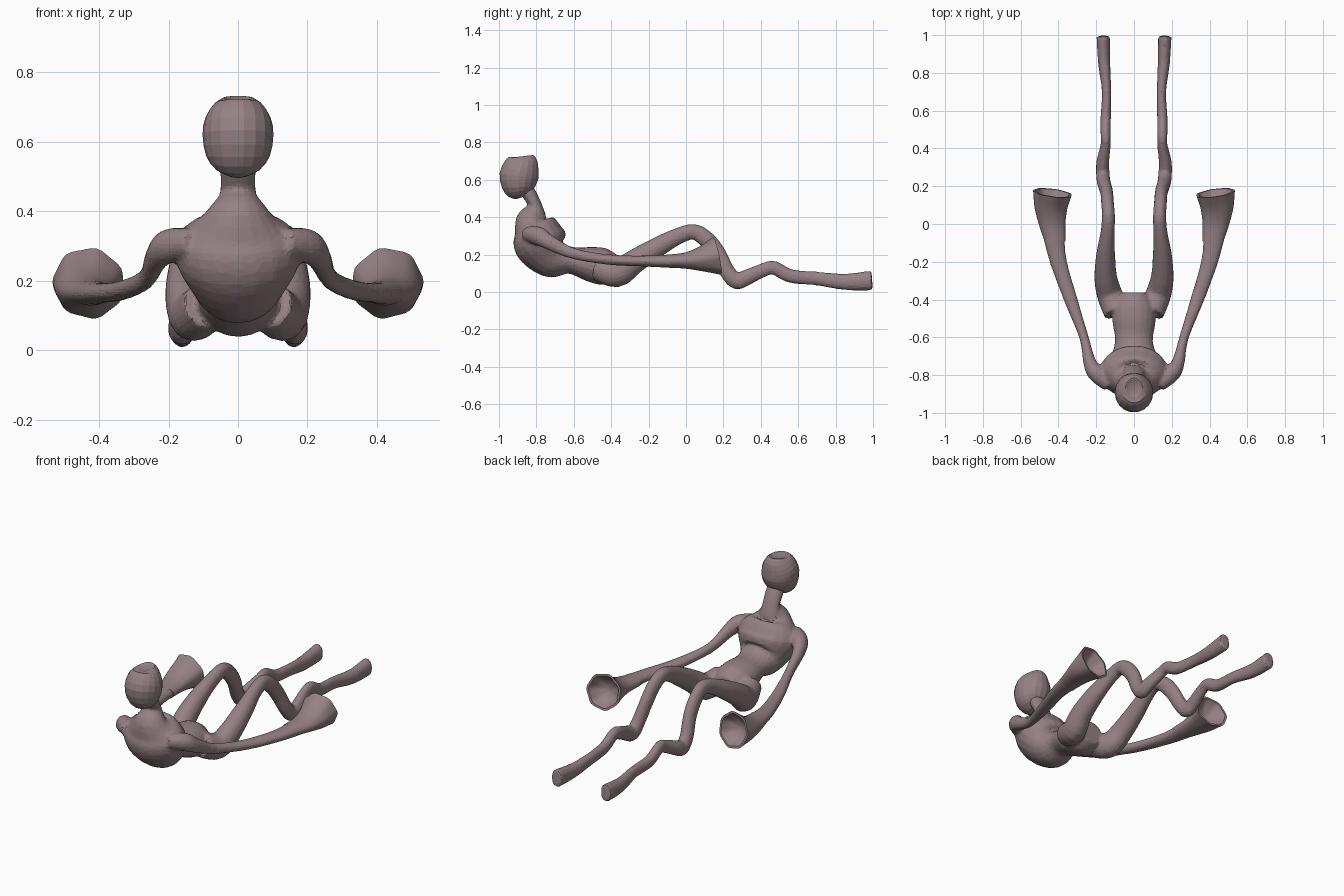
import bpy, bmesh, math
from mathutils import Vector

cube = bpy.data.objects.get("Cube")
if cube:
    bpy.data.objects.remove(cube)

skin = bpy.data.materials.new("dusty mauve")
skin.use_nodes = True
colour = (0.30, 0.22, 0.235, 1)
skin.diffuse_color = colour
skin.node_tree.nodes["Principled BSDF"].inputs["Base Color"].default_value = colour


def spline(rows, steps):
    """Catmull-Rom interpolation through (x, y, z, half width, half depth) rows."""
    rows = [Vector(r) for r in rows]
    out = []
    for i in range(len(rows) - 1):
        a, b = rows[max(i - 1, 0)], rows[i]
        c, d = rows[i + 1], rows[min(i + 2, len(rows) - 1)]
        for s in range(steps):
            t = s / steps
            out.append(0.5 * (2 * b + (c - a) * t + (2 * a - 5 * b + 4 * c - d) * t**2
                              + (3 * b - a - 3 * c + d) * t**3))
    return out + [rows[-1]]


def tube(bm, rows, side=1, sides=20, steps=4, cup=0.0, lobes=0.0):
    """Loft oval rings along a path; cup hollows the end, lobes scallop it."""
    rings = spline(rows, steps)
    centres = [Vector((r[0], r[1], r[2])) for r in rings]
    loops = []

    def ring(centre, tangent, w, d, wave):
        across = (Vector((1, 0, 0)) - tangent * tangent.x).normalized()
        up = tangent.cross(across)
        loop = []
        for k in range(sides):
            a = 2 * math.pi * k / sides
            f = 1 + wave * math.cos(7 * a)
            p = centre + across * (w * f * math.cos(a)) + up * (d * f * math.sin(a))
            loop.append(bm.verts.new((p.x * side, p.y, p.z)))
        loops.append(loop)

    last = len(rings) - 1
    for i, r in enumerate(rings):
        tan = (centres[min(i + 1, last)] - centres[max(i - 1, 0)]).normalized()
        ring(centres[i], tan, r[3], r[4], lobes * (i / last) ** 2)
    if cup:
        for depth, scale in ((0, 0.88), (0.35, 0.76), (0.7, 0.55), (1, 0.2)):
            ring(centres[-1] - tan * cup * depth, tan, r[3] * scale, r[4] * scale, lobes)
    for a, b in zip(loops, loops[1:]):
        for k in range(sides):
            n = (k + 1) % sides
            bm.faces.new((a[k], a[n], b[n], b[k]))
    bm.faces.new(loops[0][::-1])
    bm.faces.new(loops[-1])


def finish(name, bm):
    bmesh.ops.recalc_face_normals(bm, faces=bm.faces)
    mesh = bpy.data.meshes.new(name)
    bm.to_mesh(mesh)
    bm.free()
    mesh.materials.append(skin)
    obj = bpy.data.objects.new(name, mesh)
    bpy.context.collection.objects.link(obj)
    return obj


torso = [(0, -.80, .44, .055, .045), (0, -.82, .39, .10, .09), (0, -.80, .33, .17, .125),
         (0, -.775, .26, .18, .145), (0, -.71, .185, .13, .115), (0, -.62, .17, .10, .072),
         (0, -.515, .15, .115, .093), (0, -.435, .135, .11, .098), (0, -.365, .13, .07, .065)]
neck = [(0, -.86, .56, .05, .04), (0, -.83, .51, .052, .038), (0, -.805, .46, .052, .036),
        (0, -.80, .40, .065, .055)]
arm = [(.13, -.85, .31, .04, .04), (.20, -.79, .30, .046, .05), (.235, -.73, .265, .034, .04),
       (.265, -.60, .205, .025, .03), (.335, -.40, .172, .036, .028), (.40, -.20, .165, .045, .03),
       (.425, -.06, .165, .058, .038)]
leg = [(.09, -.47, .13, .07, .07), (.13, -.37, .10, .068, .075), (.15, -.28, .16, .06, .065),
       (.15, -.16, .235, .05, .055), (.14, -.05, .295, .038, .045), (.135, .04, .322, .035, .042),
       (.14, .11, .28, .034, .046), (.145, .17, .205, .034, .045), (.16, .22, .11, .036, .042),
       (.165, .27, .06, .036, .046), (.165, .33, .08, .034, .042), (.15, .42, .12, .027, .037),
       (.15, .47, .13, .027, .037), (.15, .56, .085, .028, .037), (.145, .70, .072, .025, .037),
       (.158, .85, .054, .032, .044), (.163, .995, .062, .036, .053)]
hand = [(.415, -.10, .165, .053, .034), (.432, 0, .168, .07, .044),
        (.438, .09, .178, .088, .07), (.43, .165, .193, .102, .102)]
head = [(0, -.885, .504, .025, .025), (0, -.89, .522, .065, .062), (0, -.895, .56, .092, .09),
        (0, -.893, .62, .102, .106), (0, -.88, .67, .094, .096), (0, -.87, .71, .068, .078),
        (0, -.87, .726, .045, .055)]

# Torso, neck, arms and legs fused into one skin
bm = bmesh.new()
tube(bm, torso)
tube(bm, neck)
for side in (1, -1):
    tube(bm, arm, side)
    tube(bm, leg, side)
body = finish("body", bm)
fuse = body.modifiers.new("fuse", 'REMESH')
fuse.mode = 'VOXEL'
fuse.voxel_size = 0.009
soften = body.modifiers.new("soften", 'SMOOTH')
soften.factor = 0.5
soften.iterations = 6
facets = body.modifiers.new("facets", 'DECIMATE')
facets.ratio = 0.2

# Flared, hollow hands with scalloped rims
for name, side in (("left_hand", 1), ("right_hand", -1)):
    bm = bmesh.new()
    tube(bm, hand, side, sides=42, cup=0.07, lobes=0.03)
    obj = finish(name, bm)
    for poly in obj.data.polygons:
        poly.use_smooth = True
    obj.data.set_sharp_from_angle(angle=math.radians(40))

# Head with a flattened crown and a shallow dimple on top
bm = bmesh.new()
tube(bm, head, sides=18, steps=2, cup=0.008)
finish("head", bm)
